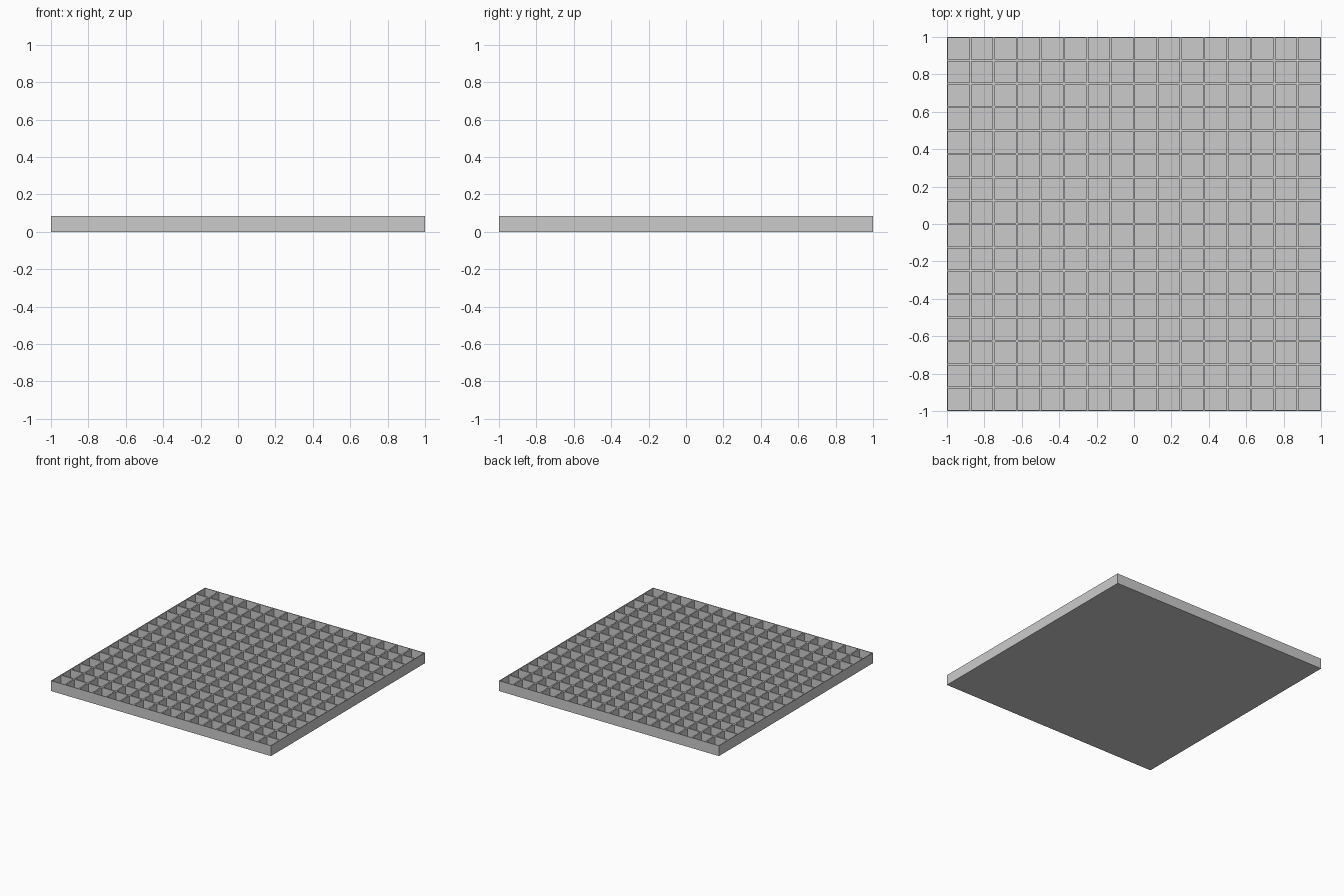
import bpy
import bmesh
from mathutils import Matrix

cube = bpy.data.objects.get("Cube")
if cube:
    bpy.data.objects.remove(cube, do_unlink=True)

CELLS = 16        # pockets per side
HEIGHT = 0.085    # overall tray height
HALF_WALL = 0.008 # half the width of a divider
FLOOR = 0.01      # thickness under each pocket

# Plain grey material
grey = bpy.data.materials.new("grey")
grey.use_nodes = True
colour = (0.6, 0.6, 0.6, 1)
grey.diffuse_color = colour
grey.node_tree.nodes["Principled BSDF"].inputs["Base Color"].default_value = colour

bm = bmesh.new()
bmesh.ops.create_grid(bm, x_segments=CELLS, y_segments=CELLS, size=1,
                      matrix=Matrix.Translation((0, 0, HEIGHT)))
cells = list(bm.faces)
rim = [e for e in bm.edges if e.is_boundary]

# Outer sides and flat underside
skirt = bmesh.ops.extrude_edge_only(bm, edges=rim)["geom"]
for v in skirt:
    if isinstance(v, bmesh.types.BMVert):
        v.co.z = 0
base_edges = [e for e in bm.edges if e.is_boundary]
bmesh.ops.contextual_create(bm, geom=base_edges)

# Dividers and sunken square pockets
bmesh.ops.inset_individual(bm, faces=cells, thickness=HALF_WALL)
pockets = bmesh.ops.extrude_discrete_faces(bm, faces=cells)["faces"]
for face in pockets:
    for v in face.verts:
        v.co.z = FLOOR

# Merge coplanar strips and tidy normals
bmesh.ops.dissolve_limit(bm, angle_limit=0.01, verts=bm.verts, edges=bm.edges)
bmesh.ops.triangulate(bm, faces=[f for f in bm.faces if len(f.verts) > 4])
bmesh.ops.recalc_face_normals(bm, faces=bm.faces)

mesh = bpy.data.meshes.new("grid_tray")
bm.to_mesh(mesh)
bm.free()
mesh.materials.append(grey)
tray = bpy.data.objects.new("grid_tray", mesh)
bpy.context.collection.objects.link(tray)
